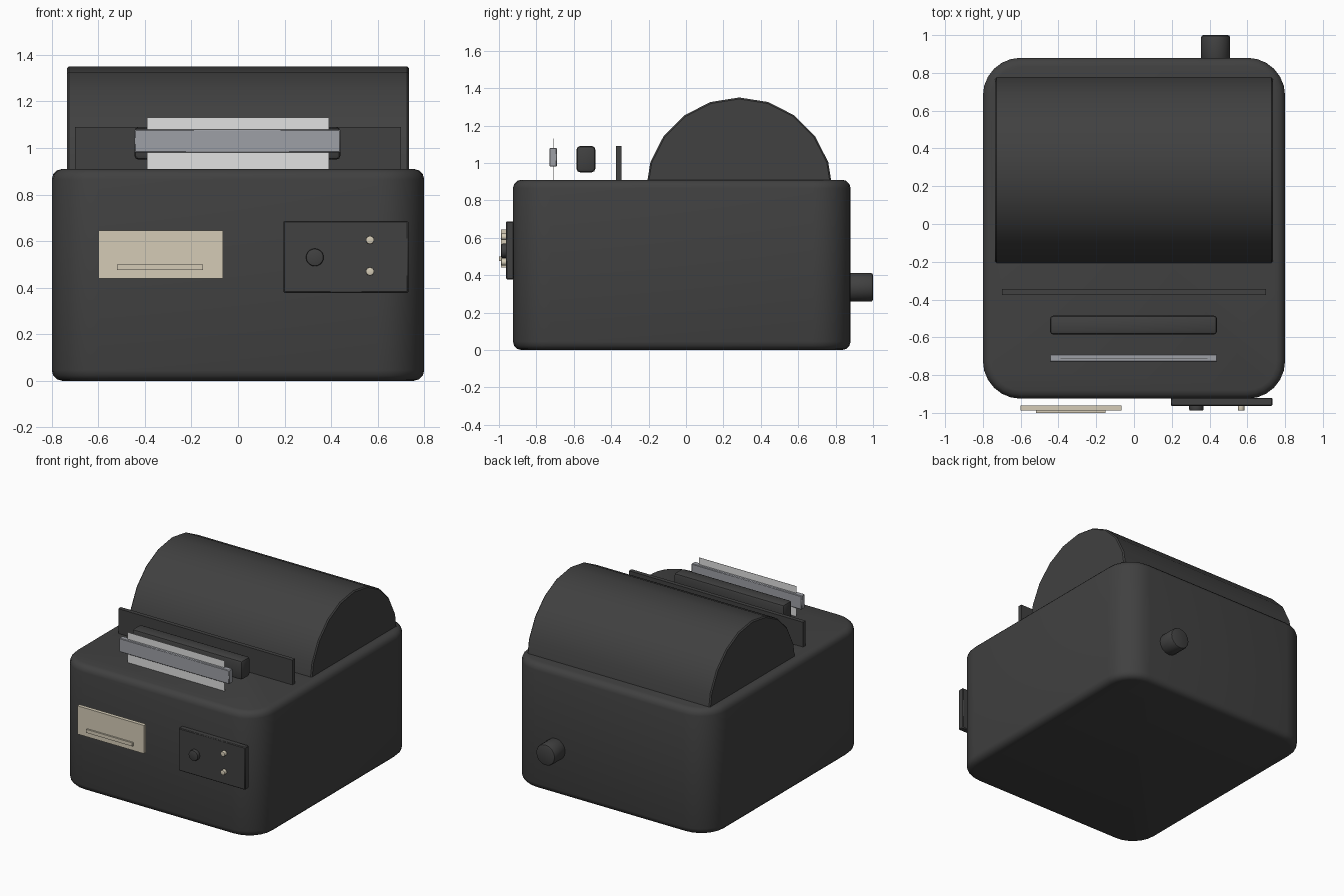
import bpy, bmesh, math
from mathutils import Matrix

if "Cube" in bpy.data.objects:
    bpy.data.objects.remove(bpy.data.objects["Cube"])


def material(name, rgb):
    m = bpy.data.materials.new(name)
    m.diffuse_color = (*rgb, 1)
    m.use_nodes = True
    m.node_tree.nodes["Principled BSDF"].inputs["Base Color"].default_value = m.diffuse_color
    return m


BLACK = material("charcoal plastic", (0.052, 0.052, 0.052))
STEEL = material("grey steel", (0.34, 0.35, 0.38))
PAPER = material("white paper", (0.75, 0.75, 0.75))
BEIGE = material("beige", (0.66, 0.60, 0.47))


def finish(name, bm, mat, smooth=True):
    bmesh.ops.recalc_face_normals(bm, faces=bm.faces)
    me = bpy.data.meshes.new(name)
    bm.to_mesh(me)
    bm.free()
    ob = bpy.data.objects.new(name, me)
    bpy.context.collection.objects.link(ob)
    me.materials.append(mat)
    if smooth:
        bpy.ops.object.select_all(action='DESELECT')
        ob.select_set(True)
        bpy.context.view_layer.objects.active = ob
        bpy.ops.object.shade_smooth_by_angle(angle=math.radians(40))
    return ob


def box_mesh(x, y, z):
    bm = bmesh.new()
    bmesh.ops.create_cube(bm, size=1)
    for v in bm.verts:
        for i, (a, b) in enumerate((x, y, z)):
            v.co[i] = a if v.co[i] < 0 else b
    return bm


def box(name, x, y, z, mat, bevel=0.0, segments=2):
    bm = box_mesh(x, y, z)
    if bevel:
        bmesh.ops.bevel(bm, geom=bm.edges[:], offset=bevel, segments=segments,
                        profile=0.5, affect='EDGES')
    return finish(name, bm, mat, bevel > 0)


def disc(name, x, z, r, y, mat, sides, bevel):
    """Cylinder along y with softened rims."""
    bm = bmesh.new()
    bmesh.ops.create_cone(bm, cap_ends=True, segments=sides, radius1=r, radius2=r,
                          depth=y[1] - y[0],
                          matrix=Matrix.Translation((x, sum(y) / 2, z))
                          @ Matrix.Rotation(math.pi / 2, 4, 'X'))
    rims = [e for e in bm.edges if abs(e.verts[0].co.y - e.verts[1].co.y) < 1e-5]
    bmesh.ops.bevel(bm, geom=rims, offset=bevel, segments=2, profile=0.5, affect='EDGES')
    return finish(name, bm, mat)


# Body: big rounded upright corners, then softened top and bottom rims
bm = box_mesh((-0.8, 0.8), (-0.925, 0.88), (0, 0.91))
upright = [e for e in bm.edges if abs(e.verts[0].co.z - e.verts[1].co.z) > 0.5]
bmesh.ops.bevel(bm, geom=upright, offset=0.2, segments=6, profile=0.5, affect='EDGES')
rims = [e for e in bm.edges if abs(e.verts[0].co.z - e.verts[1].co.z) < 1e-4]
bmesh.ops.bevel(bm, geom=rims, offset=0.045, segments=3, profile=0.5, affect='EDGES')
finish("body", bm, BLACK)

# Half-round paper roll cover
bm = bmesh.new()
arc = [(0.285 + 0.5 * math.cos(math.radians(18 * i)),
        0.85 + 0.5 * math.sin(math.radians(18 * i))) for i in range(11)]
face = bm.faces.new([bm.verts.new((-0.735, y, z)) for y, z in arc])
ext = bmesh.ops.extrude_face_region(bm, geom=[face])
bmesh.ops.translate(bm, vec=(1.47, 0, 0),
                    verts=[v for v in ext["geom"] if isinstance(v, bmesh.types.BMVert)])
ends = [e for e in bm.edges if abs(e.verts[0].co.x - e.verts[1].co.x) < 1e-4]
bmesh.ops.bevel(bm, geom=ends, offset=0.008, segments=1, affect='EDGES')
finish("roll_cover", bm, BLACK)

# Paper path on top
box("cover_front_plate", (-0.7, 0.7), (-0.375, -0.345), (0.905, 1.09), BLACK)
box("paper_slot_bar", (-0.445, 0.44), (-0.585, -0.485), (0.95, 1.09), BLACK, 0.018)
box("tear_bar", (-0.445, 0.44), (-0.73, -0.69), (0.98, 1.08), STEEL, 0.004, 1)
box("paper_strip", (-0.39, 0.39), (-0.711, -0.709), (0.905, 1.13), PAPER)

# Front label plate with raised strip
box("label_plate", (-0.6, -0.065), (-0.988, -0.962), (0.44, 0.645), BEIGE)
box("label_strip", (-0.52, -0.15), (-1.0, -0.98), (0.475, 0.5), BEIGE)

# Control panel with feed button and lamps
box("control_panel", (0.195, 0.732), (-0.963, -0.92), (0.378, 0.687), BLACK, 0.005, 1)
disc("feed_button", 0.33, 0.53, 0.038, (-0.988, -0.955), BLACK, 20, 0.006)
for i, z in enumerate((0.605, 0.47)):
    disc(f"lamp_{i + 1}", 0.567, z, 0.018, (-0.988, -0.955), BEIGE, 10, 0.003)

# Rear cable knob
disc("rear_knob", 0.432, 0.335, 0.077, (0.86, 1.0), BLACK, 16, 0.012)
